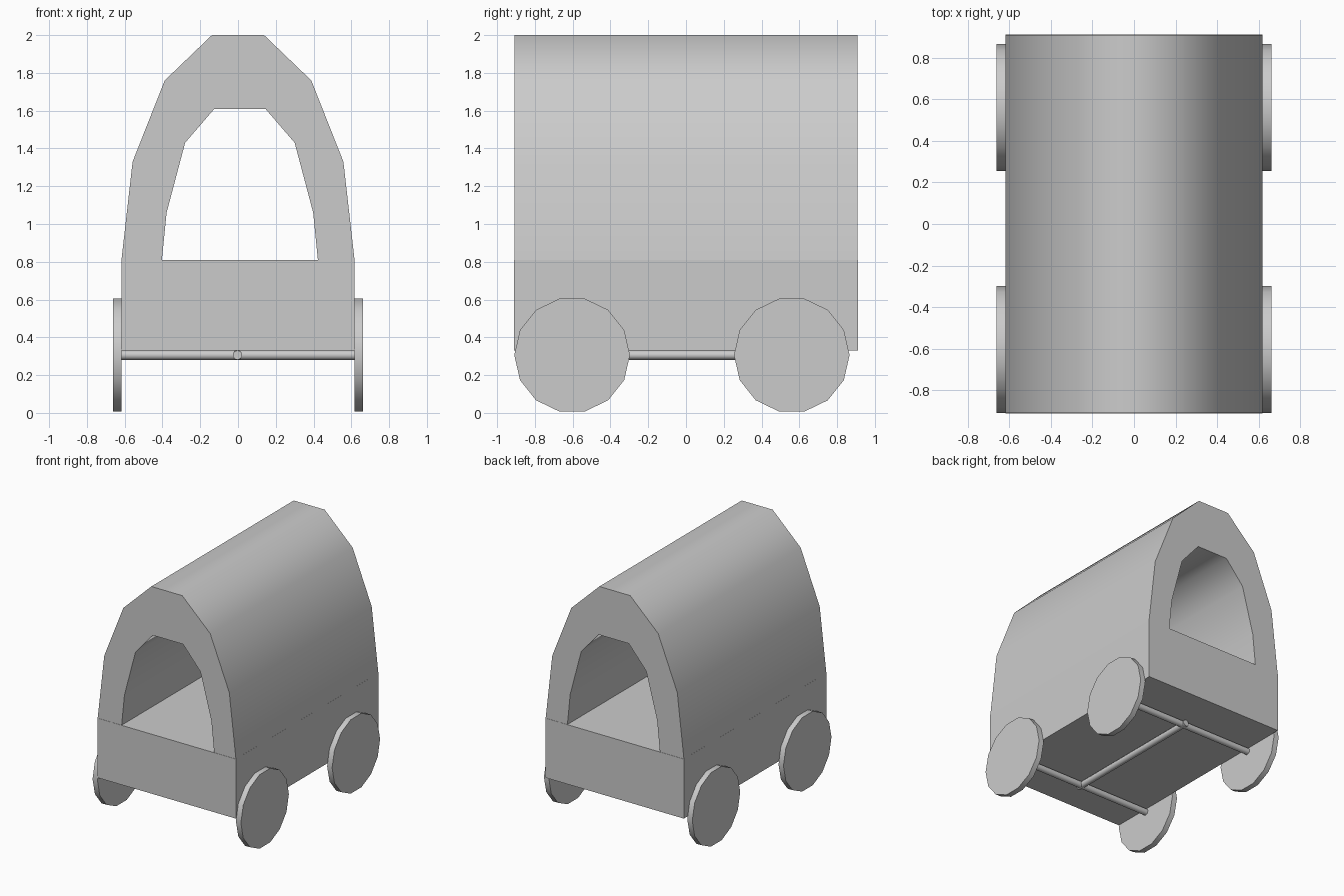
import bpy, bmesh, math
from math import radians

if "Cube" in bpy.data.objects:
    bpy.data.objects.remove(bpy.data.objects["Cube"])


def smooth(obj, angle):
    bpy.ops.object.select_all(action='DESELECT')
    obj.select_set(True)
    bpy.context.view_layer.objects.active = obj
    bpy.ops.object.shade_smooth_by_angle(angle=radians(angle))


def rod(name, loc, rot, radius, length, sides):
    bpy.ops.mesh.primitive_cylinder_add(vertices=sides, radius=radius, depth=length,
                                        location=loc, rotation=rot)
    obj = bpy.context.object
    obj.name = name
    smooth(obj, 50)
    return obj


# Wagon bed
bpy.ops.mesh.primitive_cube_add(size=1, location=(0, 0, 0.57))
bed = bpy.context.object
bed.name = "wagon_bed"
bed.scale = (1.235, 1.82, 0.48)

# Canopy: thick arched shell, from half profiles mirrored in x
outer_half = [(0.617, 0.81), (0.558, 1.33), (0.388, 1.76), (0.138, 2.0)]
inner_half = [(0.413, 0.81), (0.388, 1.06), (0.29, 1.43), (0.135, 1.61)]


def arch(half, shift=0.0):
    pts = half + [(-x, z) for x, z in reversed(half)]
    return [(x + shift, z) for x, z in pts]


bm = bmesh.new()
outer, inner = arch(outer_half), arch(inner_half, 0.01)
rings = [[[bm.verts.new((x, y, z)) for x, z in prof] for prof in (outer, inner)]
         for y in (-0.908, 0.908)]
(fo, fi), (bo, bi) = rings
for i in range(len(outer) - 1):
    for a, b in ((fo, bo), (bi, fi), (fi, fo), (bo, bi)):
        bm.faces.new((a[i], a[i + 1], b[i + 1], b[i]))
for i in (0, -1):
    bm.faces.new((fo[i], bo[i], bi[i], fi[i]))
bmesh.ops.recalc_face_normals(bm, faces=bm.faces)
mesh = bpy.data.meshes.new("canopy")
bm.to_mesh(mesh)
bm.free()
canopy = bpy.data.objects.new("canopy", mesh)
bpy.context.collection.objects.link(canopy)
smooth(canopy, 52)

# Wheels and axles
HUB_Z = 0.306
for end, y in (("front", -0.603), ("rear", 0.56)):
    for side, s in (("left", -1), ("right", 1)):
        rod(f"{end}_{side}_wheel", (s * 0.64, y, HUB_Z), (0, radians(90), 0),
            0.306, 0.044, 14)
    rod(f"{end}_axle", (0, y, HUB_Z), (0, radians(90), 0), 0.026, 1.25, 10)

# Shaft joining the axles
rod("centre_shaft", (-0.003, -0.022, HUB_Z), (radians(90), 0, 0), 0.025, 1.23, 10)
